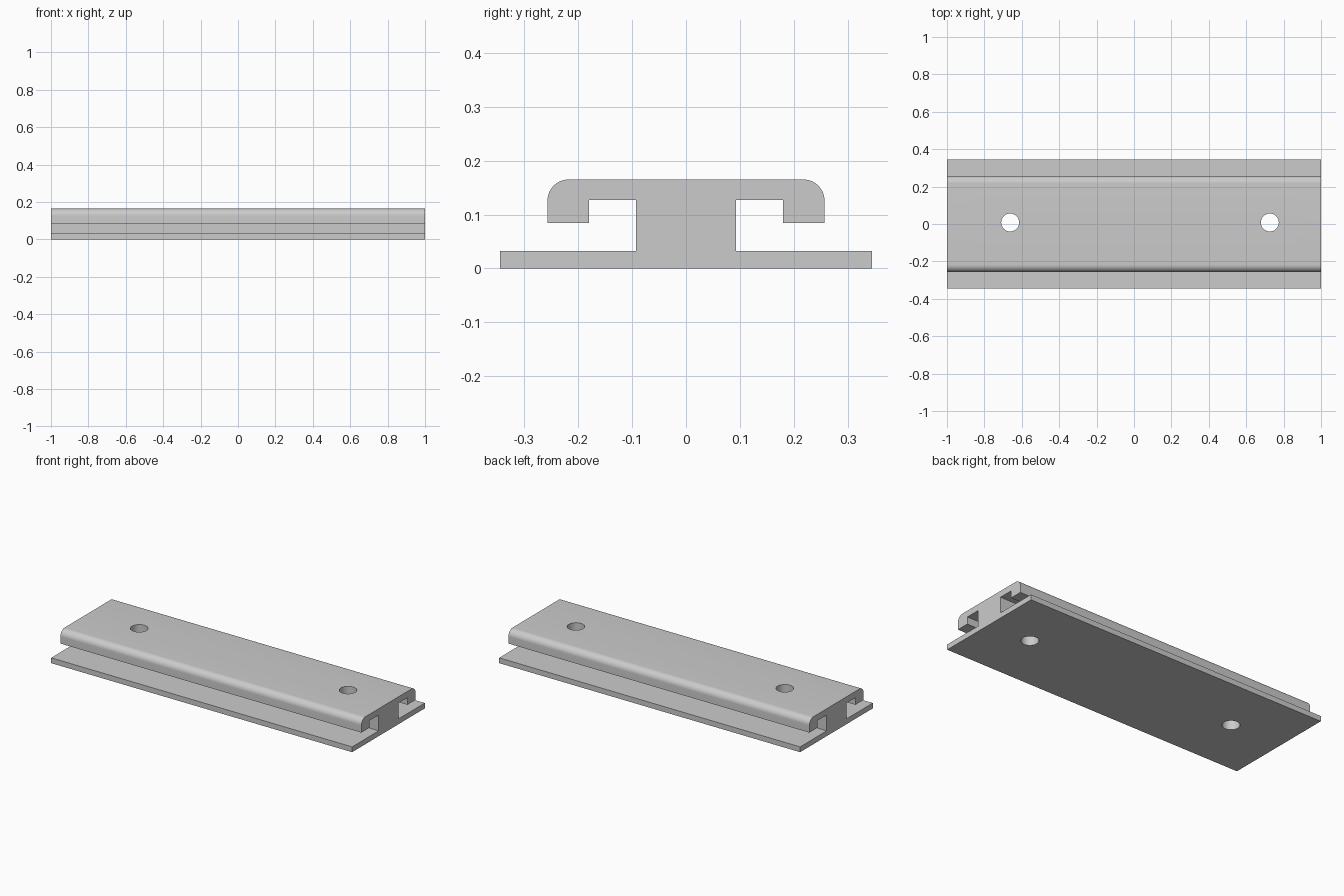
import bpy, bmesh, math
from mathutils import Matrix

cube = bpy.data.objects.get("Cube")
if cube:
    bpy.data.objects.remove(cube, do_unlink=True)

grey = bpy.data.materials.new("plain grey")
grey.use_nodes = True
colour = (0.6, 0.6, 0.6, 1)
grey.diffuse_color = colour
grey.node_tree.nodes["Principled BSDF"].inputs["Base Color"].default_value = colour


def make_object(name, bm):
    mesh = bpy.data.meshes.new(name)
    bmesh.ops.recalc_face_normals(bm, faces=bm.faces)
    bm.to_mesh(mesh)
    bm.free()
    mesh.materials.append(grey)
    obj = bpy.data.objects.new(name, mesh)
    bpy.context.collection.objects.link(obj)
    return obj


# Half of the rail cross-section (y, z): base flange, stem, hooked lip, rounded top
radius, outer, top = 0.039, 0.257, 0.165
half = [(0.345, 0), (0.345, 0.032), (0.093, 0.032), (0.093, 0.127),
        (0.18, 0.127), (0.18, 0.084), (outer, 0.084)]
steps = 12
for i in range(steps + 1):
    a = math.pi / 2 * i / steps
    half.append((outer - radius + radius * math.cos(a),
                 top - radius + radius * math.sin(a)))
profile = half + [(-y, z) for y, z in reversed(half)]

# Extrude the mirrored section along the full length
bm = bmesh.new()
end = bm.faces.new([bm.verts.new((-1, y, z)) for y, z in profile])
swept = bmesh.ops.extrude_face_region(bm, geom=[end], use_keep_orig=True)
bmesh.ops.translate(bm, vec=(2, 0, 0),
                    verts=[v for v in swept["geom"] if isinstance(v, bmesh.types.BMVert)])
rail = make_object("rail", bm)

# Two vertical screw holes
bm = bmesh.new()
for x in (-0.662, 0.726):
    bmesh.ops.create_cone(bm, cap_ends=True, segments=48, radius1=0.048, radius2=0.048,
                          depth=1, matrix=Matrix.Translation((x, 0.008, 0)))
cutter = make_object("hole_cutter", bm)
cutter.hide_render = True

cut = rail.modifiers.new("holes", 'BOOLEAN')
cut.operation = 'DIFFERENCE'
cut.solver = 'EXACT'
cut.object = cutter
bpy.ops.object.select_all(action='DESELECT')
rail.select_set(True)
bpy.context.view_layer.objects.active = rail
bpy.ops.object.modifier_apply(modifier=cut.name)
bpy.data.objects.remove(cutter, do_unlink=True)

bpy.ops.object.shade_smooth_by_angle(angle=math.radians(30))
